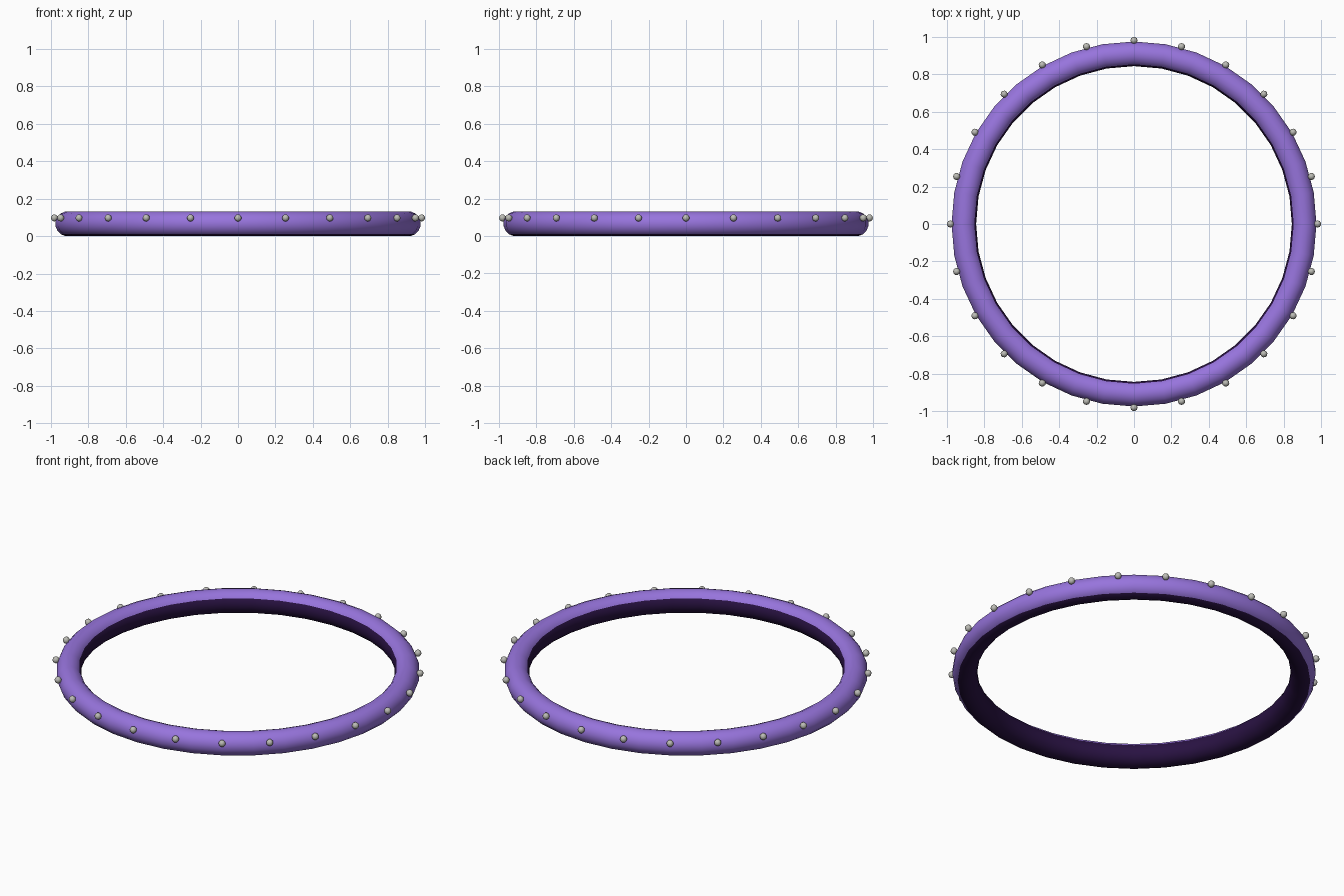
import bpy, bmesh, math

if "Cube" in bpy.data.objects:
    bpy.data.objects.remove(bpy.data.objects["Cube"])

def material(name, rgb):
    m = bpy.data.materials.new(name)
    m.diffuse_color = (*rgb, 1)
    m.use_nodes = True
    m.node_tree.nodes["Principled BSDF"].inputs["Base Color"].default_value = m.diffuse_color
    return m

purple = material("medium_purple", (0.31, 0.175, 0.72))
dark = material("dark_purple", (0.022, 0.006, 0.055))
silver = material("silver_grey", (0.50, 0.50, 0.46))

def add_object(name, bm, mats):
    bmesh.ops.recalc_face_normals(bm, faces=bm.faces)
    for f in bm.faces:
        f.smooth = True
    me = bpy.data.meshes.new(name)
    bm.to_mesh(me)
    bm.free()
    for m in mats:
        me.materials.append(m)
    ob = bpy.data.objects.new(name, me)
    bpy.context.collection.objects.link(ob)
    return ob

# Ring: round tube, purple outside and top, dark inside and underneath
SEG, SIDES = 36, 16
R, TUBE = 0.909, 0.067
ZC = TUBE * math.sin(math.radians(78.75))
bm = bmesh.new()
loops = []
for i in range(SEG):
    a = math.tau * i / SEG
    loop = []
    for j in range(SIDES):
        t = math.radians(-56.25 + 22.5 * j)
        r = R + TUBE * math.cos(t)
        loop.append(bm.verts.new((r * math.cos(a), r * math.sin(a), ZC + TUBE * math.sin(t))))
    loops.append(loop)
for i in range(SEG):
    p, q = loops[i], loops[(i + 1) % SEG]
    for j in range(SIDES):
        k = (j + 1) % SIDES
        f = bm.faces.new((p[j], q[j], q[k], p[k]))
        f.material_index = 0 if j < 9 else 1
add_object("ring", bm, [purple, dark])

# Studs: small beads spaced evenly around the outer edge
STUDS = 24
for i in range(STUDS):
    a = math.tau * i / STUDS
    bm = bmesh.new()
    bmesh.ops.create_uvsphere(bm, u_segments=10, v_segments=6, radius=0.019)
    ob = add_object(f"stud_{i + 1}", bm, [silver])
    ob.location = (0.981 * math.cos(a), 0.981 * math.sin(a), 0.097)
    ob.rotation_euler.z = a
